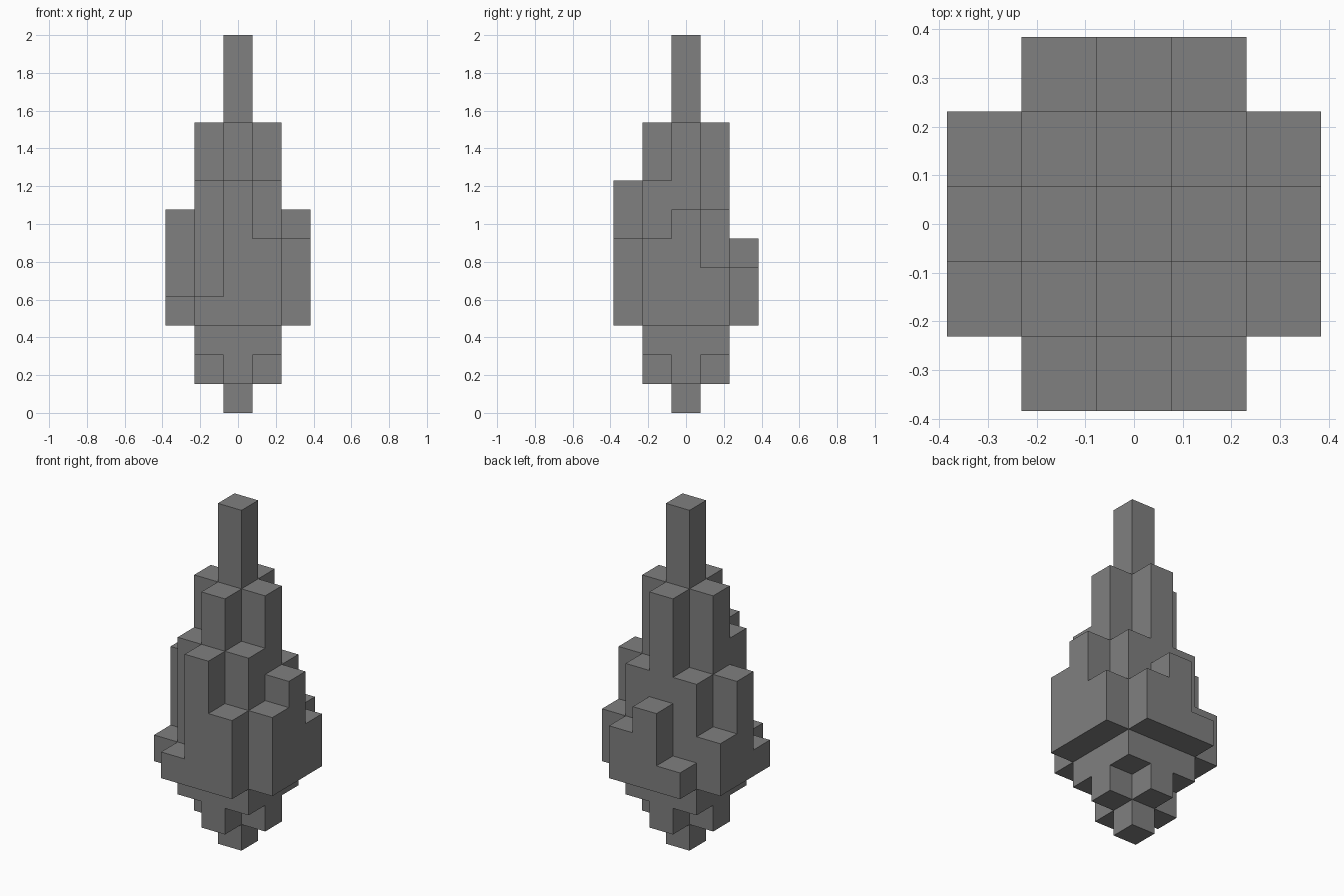
import bpy
import bmesh
from mathutils import Matrix, Vector

cube = bpy.data.objects.get("Cube")
if cube:
    bpy.data.objects.remove(cube, do_unlink=True)

UNIT = 2 / 13  # side of one block

grey = bpy.data.materials.new("stone_grey")
grey.use_nodes = True
colour = (0.215, 0.215, 0.215, 1)
grey.diffuse_color = colour
bsdf = next(n for n in grey.node_tree.nodes if n.type == "BSDF_PRINCIPLED")
bsdf.inputs["Base Color"].default_value = colour


def build_columns(name, bottom, tops):
    """Square block columns; tops maps a grid cell (x, y) to its height in blocks."""
    bm = bmesh.new()
    for (x, y), top in tops.items():
        centre = Vector((x, y, (bottom + top) / 2)) * UNIT
        size = Vector((1, 1, top - bottom)) * UNIT
        bmesh.ops.create_cube(bm, size=1, matrix=Matrix.LocRotScale(centre, None, size))
    mesh = bpy.data.meshes.new(name)
    bm.to_mesh(mesh)
    bm.free()
    mesh.materials.append(grey)
    obj = bpy.data.objects.new(name, mesh)
    bpy.context.collection.objects.link(obj)
    return obj


# Central spike running from the tip to the base
build_columns("central_spike", 0, {(0, 0): 13})

# Four equal columns around the spike
build_columns("inner_columns", 1, {c: 10 for c in ((1, 0), (-1, 0), (0, 1), (0, -1))})

# Diagonal columns, taller at the front
build_columns("corner_columns", 2, {(x, y): 8 if y < 0 else 7 for x in (-1, 1) for y in (-1, 1)})

# Outer slabs with stepped tops, one on each side
build_columns("front_slab", 3, {(-1, -2): 4, (0, -2): 8, (1, -2): 6})
build_columns("back_slab", 3, {(-1, 2): 4, (0, 2): 6, (1, 2): 5})
build_columns("left_slab", 3, {(2, -1): 6, (2, 0): 7, (2, 1): 5})
build_columns("right_slab", 3, {(-2, -1): 4, (-2, 0): 7, (-2, 1): 5})
